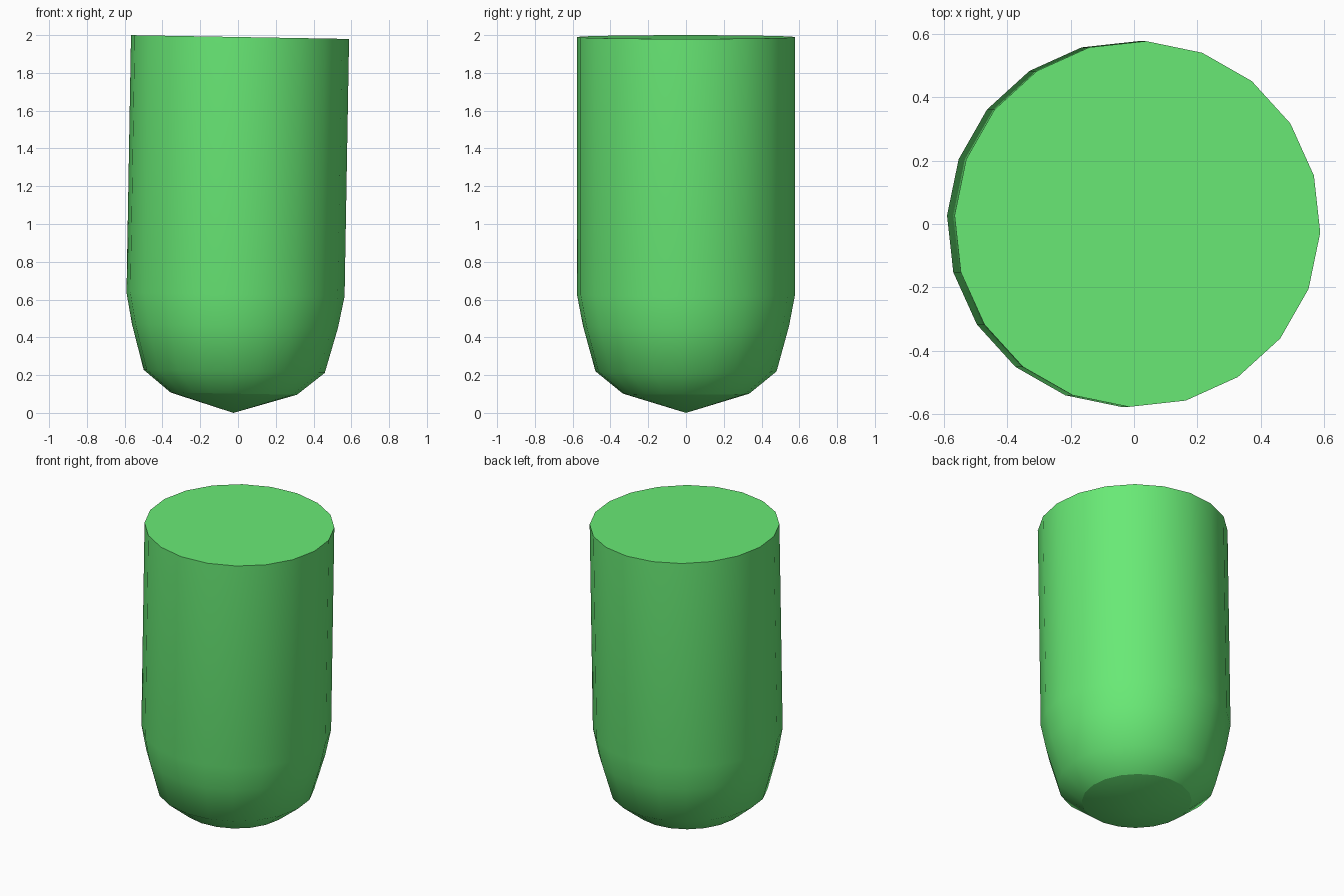
import bpy, bmesh, math
from mathutils import Matrix

if "Cube" in bpy.data.objects:
    bpy.data.objects.remove(bpy.data.objects["Cube"])

SIDES = 20
PHASE = math.radians(-2.7)
# (radius, height) rings from the shallow tip up to the flat top
PROFILE = [(0.335, 0.102), (0.48, 0.22), (0.546, 0.46), (0.578, 0.627), (0.578, 1.99)]

bm = bmesh.new()
tip = bm.verts.new((0, 0, 0))
rings = []
for r, z in PROFILE:
    rings.append([bm.verts.new((r * math.cos(PHASE + i * math.tau / SIDES),
                                r * math.sin(PHASE + i * math.tau / SIDES), z))
                  for i in range(SIDES)])

# Tip cone, walls and flat top
for i in range(SIDES):
    j = (i + 1) % SIDES
    bm.faces.new((tip, rings[0][j], rings[0][i]))
    for a, b in zip(rings, rings[1:]):
        bm.faces.new((a[i], a[j], b[j], b[i]))
top = bm.faces.new(rings[-1])
for f in bm.faces:
    f.smooth = f is not top

# Crisp edges around the tip cone and the top rim
for ring in (rings[0], rings[-1]):
    for i in range(SIDES):
        bm.edges.get((ring[i], ring[(i + 1) % SIDES])).smooth = False

# Slight lean towards +x
bm.transform(Matrix.Translation((-0.024, 0, 0)) @ Matrix.Rotation(math.radians(1), 4, 'Y'))
bmesh.ops.recalc_face_normals(bm, faces=bm.faces)

mesh = bpy.data.meshes.new("rounded_cylinder")
bm.to_mesh(mesh)
bm.free()
body = bpy.data.objects.new("rounded_cylinder", mesh)
bpy.context.collection.objects.link(body)

# Green surface
green = bpy.data.materials.new("green")
green.diffuse_color = (0.14, 0.82, 0.18, 1)
green.use_nodes = True
green.node_tree.nodes["Principled BSDF"].inputs["Base Color"].default_value = green.diffuse_color
mesh.materials.append(green)
